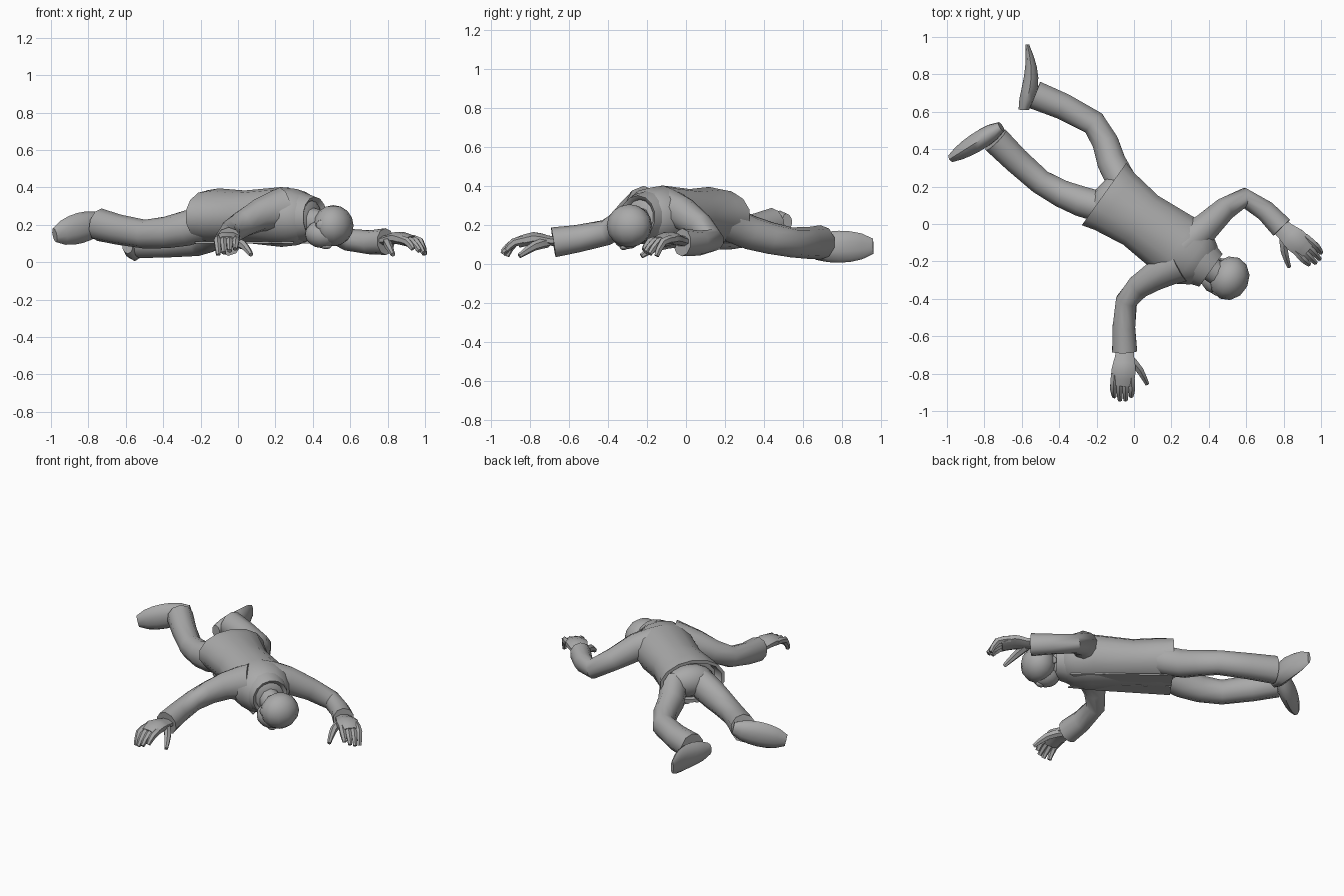
import bpy, bmesh, math
from mathutils import Vector

old = bpy.data.objects.get("Cube")
if old:
    bpy.data.objects.remove(old, do_unlink=True)

shade = (.4, .4, .4, 1)
grey = bpy.data.materials.new("plain_grey")
grey.use_nodes = True
grey.diffuse_color = shade
grey.node_tree.nodes["Principled BSDF"].inputs["Base Color"].default_value = shade

UP = Vector((0, 0, 1))
hips = Vector((-.16, .16, .245))
neck = Vector((.4, -.24, .24))
spine = neck - hips
spine.z = 0
spine.normalize()
across = UP.cross(spine)


def finish(name, bm):
    """Turn a bmesh into a smooth-shaded grey object."""
    bmesh.ops.recalc_face_normals(bm, faces=bm.faces)
    mesh = bpy.data.meshes.new(name)
    bm.to_mesh(mesh)
    bm.free()
    mesh.materials.append(grey)
    obj = bpy.data.objects.new(name, mesh)
    bpy.context.collection.objects.link(obj)
    bpy.ops.object.select_all(action='DESELECT')
    obj.select_set(True)
    bpy.context.view_layer.objects.active = obj
    bpy.ops.object.shade_smooth_by_angle(angle=math.radians(50))
    return obj


def loft(name, rings, sides=10):
    """Skin oval rings, each given as centre, direction, half width, half height."""
    bm = bmesh.new()
    loops = []
    for centre, direction, width, height in rings:
        side = direction.cross(UP).normalized()
        up = side.cross(direction).normalized()
        angles = [math.tau * (k + .5) / sides for k in range(sides)]
        loops.append([bm.verts.new(centre + side * math.cos(a) * width
                                   + up * math.sin(a) * height) for a in angles])
    for low, high in zip(loops, loops[1:]):
        for k in range(sides):
            bm.faces.new((low[k - 1], low[k], high[k], high[k - 1]))
    bm.faces.new(loops[0])
    bm.faces.new(loops[-1])
    return finish(name, bm)


def limb(name, joints, tall=1.1, sides=10):
    """Loft along joints (x, y, z, radius), with a rounded midpoint in every span."""
    joints = [Vector(j) for j in joints]
    padded = [joints[0], *joints, joints[-1]]
    path = [joints[0]]
    for a, b, c, d in zip(padded, padded[1:], padded[2:], padded[3:]):
        path += [((b + c) * 9 - a - d) / 16, c]
    before, after = [path[0], *path], [*path[1:], path[-1]]
    loft(name, [(p.to_3d(), (n - m).to_3d(), p.w, p.w * tall)
                for m, p, n in zip(before, path, after)], sides)


def ball(name, centre, size, turn=0):
    bm = bmesh.new()
    bmesh.ops.create_uvsphere(bm, u_segments=12, v_segments=8, radius=1)
    obj = finish(name, bm)
    obj.location, obj.scale = centre, size
    obj.rotation_euler.z = math.radians(turn)


def wrap(name, stations):
    """Clothing lofted square to the spine: (share of spine, half width, half height)."""
    loft(name, [(hips.lerp(neck, t), spine, w, h) for t, w, h in stations], sides=14)


# Jacket with a hollow hem, and a raised collar around the neck
wrap("jacket", [(.1, .17, .1), (0, .19, .12), (0, .21, .14), (.1, .19, .15), (.35, .165, .14),
                (.7, .185, .16), (.85, .175, .15), (.95, .13, .12), (1, .08, .08)])
wrap("collar", [(.83, .14, .14), (.93, .13, .13), (1.02, .11, .11), (1, .09, .09), (.9, .08, .08)])

# Jacket fronts, lying flat underneath
for label, sign in (("left", 1), ("right", -1)):
    bm = bmesh.new()
    corners = []
    for share, offset in ((0, .02), (0, .12), (.6, .1), (.9, .08), (.8, .02)):
        spot = hips.lerp(neck, share) + across * sign * offset
        spot.z = .11
        corners.append(bm.verts.new(spot))
    plate = bmesh.ops.extrude_face_region(bm, geom=[bm.faces.new(corners)])
    lower = [v for v in plate["geom"] if isinstance(v, bmesh.types.BMVert)]
    bmesh.ops.translate(bm, verts=lower, vec=UP * -.009)
    finish(label + "_jacket_front", bm)


def hand(label, wrist, direction, thumb_side):
    forward = Vector(direction).normalized()
    side = forward.cross(UP) * thumb_side

    def at(reach, sideways, rise, radius):
        spot = Vector(wrist) + forward * reach + side * sideways + UP * rise
        return (*spot, radius)

    limb(label + "_palm", [at(-.04, 0, 0, .05), at(.03, 0, .01, .055),
                           at(.1, -.005, .02, .07), at(.18, -.01, 0, .06)], tall=.5, sides=8)
    for finger in range(4):
        spread = .035 - .03 * finger
        reach = .27 - .02 * abs(finger - 1.5)
        limb(f"{label}_finger_{finger + 1}", [
            at(.12, spread, .015, .02), at(.2, spread * 1.1, 0, .02),
            at(reach, spread, -.04 - .01 * finger, .013)], sides=6)
    limb(label + "_thumb", [at(.03, .02, 0, .025), at(.1, .08, -.02, .022),
                            at(.175, .12, -.07, .012)], sides=6)


# Arms: sleeve from the shoulder over the elbow to the wrist, then the hand
left_wrist = (.79, -.02, .11)
limb("left_sleeve", [(.26, -.12, .28, .11), (.38, -.02, .26, .08), (.59, .14, .12, .055),
                     (*left_wrist, .065)])
hand("left", left_wrist, (1, -1, 0), 1)
right_wrist = (-.05, -.68, .11)
limb("right_sleeve", [(.24, -.21, .28, .11), (.11, -.28, .25, .08), (-.04, -.41, .16, .06),
                      (*right_wrist, .07)])
hand("right", right_wrist, (0, -1, 0), -1)

# Trousers
ball("trouser_seat", (-.12, .13, .23), (.1, .15, .1), -36)
limb("right_trouser_leg", [(-.12, .08, .23, .085), (-.28, .12, .18, .085),
                           (-.5, .225, .15, .07), (-.74, .45, .2, .08)])
limb("left_trouser_leg", [(-.05, .2, .22, .085), (-.12, .33, .16, .08),
                          (-.215, .54, .11, .07), (-.53, .69, .11, .08)])


def shoe(name, heel, toe, bow, taper):
    """A shoe lying on its side: blunt, bowed towards +x, thinner at the toe."""
    heel, toe = Vector(heel), Vector(toe)
    rings = []
    for step in range(7):
        t = step / 6
        full = math.sin(math.pi * (.05 + .9 * t)) ** .4
        centre = heel.lerp(toe, t)
        centre.x += bow * math.sin(math.pi * t)
        rings.append((centre, toe - heel, .06 * full * (1 - taper * t), .082 * full))
    loft(name, rings)


shoe("right_shoe", (-.71, .52, .22), (-.98, .35, .145), 0, .25)
shoe("left_shoe", (-.59, .61, .085), (-.57, .96, .09), .03, .65)

# Neck and head, face down
limb("neck", [(.33, -.19, .23, .07), (.47, -.28, .2, .065)])
ball("skull", (.51, -.29, .195), (.105, .12, .11), -25)
ball("jaw", (.45, -.3, .15), (.095, .08, .075), -15)
ball("nose", (.47, -.32, .085), (.03, .02, .015))
for label, x, y in (("right", .445, -.375), ("left", .475, -.195)):
    ball(label + "_ear", (x, y, .2), (.03, .01, .025), -20)
